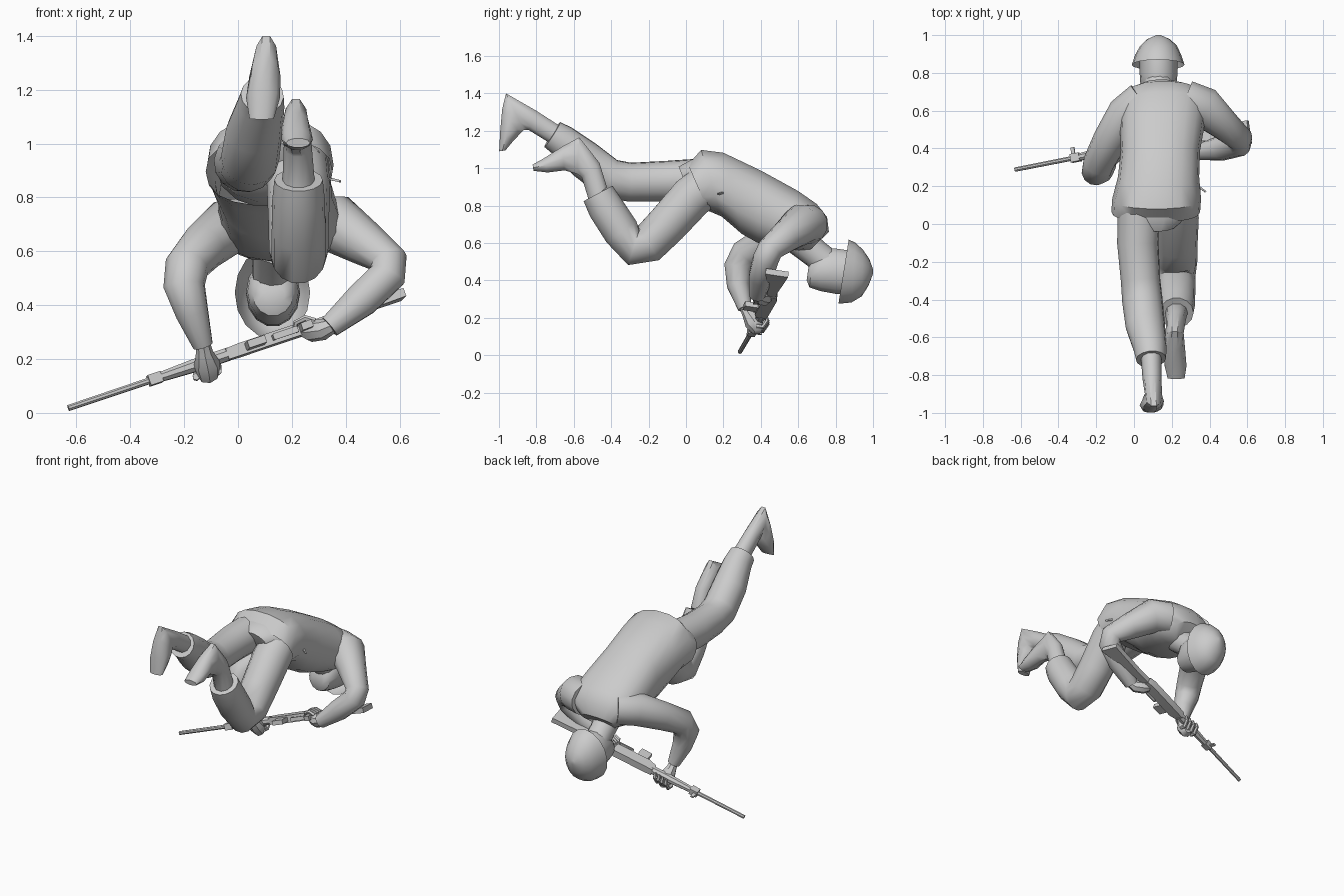
import bpy, bmesh, math
from mathutils import Vector as V

grey = bpy.data.materials.new("plain_grey")
grey.diffuse_color = (0.6, 0.6, 0.6, 1)


def loft(name, rings, n=14, power=1.0, caps=(True, True), turn=0.0, angle=40):
    """Skin rings given as (centre, half axis, half axis)."""
    bm = bmesh.new()
    loops = []
    for c, a, b in rings:
        loop = []
        for i in range(n):
            t = 2 * math.pi * i / n + turn
            ct, st = math.cos(t), math.sin(t)
            loop.append(bm.verts.new(c + a * math.copysign(abs(ct) ** power, ct)
                                     + b * math.copysign(abs(st) ** power, st)))
        loops.append(loop)
    for p, q in zip(loops, loops[1:]):
        for i in range(n):
            j = (i + 1) % n
            bm.faces.new((p[i], p[j], q[j], q[i]))
    if caps[0]:
        bm.faces.new(loops[0][::-1])
    if caps[1]:
        bm.faces.new(loops[-1])
    bmesh.ops.recalc_face_normals(bm, faces=bm.faces)
    me = bpy.data.meshes.new(name)
    bm.to_mesh(me)
    bm.free()
    me.shade_smooth()
    me.set_sharp_from_angle(angle=math.radians(angle))
    me.materials.append(grey)
    ob = bpy.data.objects.new(name, me)
    bpy.context.collection.objects.link(ob)
    return ob


def ribs(name, rows, **kw):
    """Rows: back y, z, belly y, z, centre x, half width."""
    rings = []
    for y1, z1, y2, z2, x, w in rows:
        rings.append((V((x, (y1 + y2) / 2, (z1 + z2) / 2)), V((w, 0, 0)),
                      V((0, (y1 - y2) / 2, (z1 - z2) / 2))))
    return loft(name, rings, **kw)


def tube(name, rows, n=12, **kw):
    """Rows: x, y, z, radius; the ring frame is carried along the path."""
    pts = [V(r[:3]) for r in rows]
    rings, prev, side = [], None, None
    for i, p in enumerate(pts):
        t = V((0, 0, 0))
        if i:
            t += (p - pts[i - 1]).normalized()
        if i < len(pts) - 1:
            t += (pts[i + 1] - p).normalized()
        t.normalize()
        if prev is None:
            side = t.orthogonal().normalized()
        else:
            side = prev.rotation_difference(t) @ side
        prev = t
        rings.append((p, side * rows[i][3], t.cross(side) * rows[i][3]))
    return loft(name, rings, n=n, **kw)


# Jacket, open at the hem
ribs("jacket", [
    (0.01, 1.02, 0.12, 0.77, 0.115, 0.235),
    (0.08, 1.10, 0.19, 0.74, 0.12, 0.235),
    (0.20, 1.085, 0.30, 0.645, 0.13, 0.215),
    (0.40, 0.99, 0.38, 0.60, 0.14, 0.21),
    (0.60, 0.88, 0.46, 0.58, 0.15, 0.225),
    (0.70, 0.81, 0.53, 0.565, 0.16, 0.225),
    (0.755, 0.74, 0.60, 0.56, 0.16, 0.20),
    (0.765, 0.66, 0.66, 0.56, 0.145, 0.12),
], n=18, power=0.85, caps=(False, True))
# Seat of the trousers
ribs("trouser_seat", [
    (-0.04, 1.01, 0.02, 0.86, 0.12, 0.10),
    (0.03, 1.05, 0.11, 0.78, 0.12, 0.20),
    (0.15, 1.05, 0.22, 0.76, 0.12, 0.20),
])

# Trailing leg
tube("raised_trouser_leg", [
    (0.03, 0.12, 0.94, 0.115), (0.02, -0.10, 0.93, 0.11),
    (0.035, -0.30, 0.925, 0.105), (0.045, -0.41, 0.945, 0.108),
    (0.06, -0.54, 1.045, 0.105), (0.085, -0.66, 1.145, 0.088),
    (0.09, -0.715, 1.18, 0.08)], n=14)
ribs("raised_boot", [
    (-0.66, 1.22, -0.71, 1.12, 0.09, 0.055),
    (-0.80, 1.31, -0.84, 1.20, 0.095, 0.05),
    (-0.965, 1.405, -0.865, 1.20, 0.105, 0.045),
    (-0.985, 1.32, -0.885, 1.18, 0.10, 0.058),
    (-0.995, 1.20, -0.925, 1.14, 0.093, 0.063),
    (-1.0, 1.09, -0.965, 1.095, 0.088, 0.045)], n=10)

# Bent leg
tube("bent_trouser_leg", [
    (0.22, 0.14, 0.93, 0.115), (0.225, 0.03, 0.845, 0.118),
    (0.225, -0.10, 0.70, 0.112), (0.225, -0.20, 0.60, 0.11),
    (0.225, -0.28, 0.575, 0.10), (0.225, -0.345, 0.66, 0.10),
    (0.225, -0.43, 0.79, 0.098), (0.225, -0.47, 0.865, 0.09)], n=14)
ribs("bent_boot", [
    (-0.42, 0.90, -0.52, 0.82, 0.225, 0.06),
    (-0.46, 1.03, -0.56, 0.95, 0.222, 0.052),
    (-0.57, 1.17, -0.585, 0.965, 0.215, 0.048),
    (-0.66, 1.12, -0.65, 0.985, 0.215, 0.055),
    (-0.76, 1.055, -0.74, 0.975, 0.22, 0.058),
    (-0.82, 1.02, -0.815, 0.985, 0.223, 0.045)], n=10)

# Sleeves
tube("support_sleeve", [
    (0.05, 0.66, 0.70, 0.10), (-0.04, 0.58, 0.69, 0.105),
    (-0.13, 0.44, 0.615, 0.09), (-0.19, 0.32, 0.545, 0.082),
    (-0.20, 0.28, 0.47, 0.078), (-0.17, 0.28, 0.37, 0.062),
    (-0.13, 0.315, 0.25, 0.038)])
tube("trigger_sleeve", [
    (0.27, 0.66, 0.70, 0.105), (0.37, 0.62, 0.70, 0.11),
    (0.47, 0.53, 0.63, 0.085), (0.56, 0.45, 0.565, 0.07),
    (0.555, 0.425, 0.51, 0.07), (0.46, 0.40, 0.42, 0.066),
    (0.34, 0.38, 0.32, 0.043)])

# Hands with curled fingers
tube("support_hand", [
    (-0.13, 0.31, 0.26, 0.026), (-0.125, 0.33, 0.225, 0.032),
    (-0.115, 0.36, 0.18, 0.05), (-0.11, 0.385, 0.145, 0.042),
    (-0.105, 0.41, 0.14, 0.022)], n=8)
tube("trigger_hand", [
    (0.35, 0.38, 0.325, 0.03), (0.315, 0.39, 0.31, 0.04),
    (0.27, 0.42, 0.305, 0.042), (0.24, 0.44, 0.305, 0.025)], n=8)
for i in range(4):
    x = -0.155 + i * 0.027
    z = 0.135 + i * 0.007
    tube("support_finger", [(x, 0.375, z, 0.014), (x, 0.41, z - 0.005, 0.013),
                            (x, 0.435, z + 0.03, 0.012), (x, 0.425, z + 0.06, 0.008)], n=6)
    d = i * 0.02
    tube("trigger_finger", [(0.285, 0.395 + d, 0.34, 0.013), (0.25, 0.395 + d, 0.352, 0.012),
                            (0.215, 0.40 + d, 0.335, 0.011), (0.21, 0.41 + d, 0.305, 0.008)], n=6)

# Neck, head and helmet
tube("neck", [(0.135, 0.60, 0.62, 0.085), (0.13, 0.69, 0.545, 0.078),
              (0.13, 0.77, 0.48, 0.08)])
ribs("head", [
    (0.655, 0.47, 0.645, 0.40, 0.13, 0.045),
    (0.675, 0.52, 0.66, 0.36, 0.13, 0.075),
    (0.72, 0.56, 0.72, 0.34, 0.13, 0.095),
    (0.79, 0.575, 0.80, 0.325, 0.13, 0.10),
    (0.89, 0.56, 0.89, 0.32, 0.13, 0.10)])
ribs("helmet", [
    (0.87, 0.618, 0.815, 0.275, 0.128, 0.14),
    (0.905, 0.602, 0.885, 0.282, 0.128, 0.122),
    (0.945, 0.565, 0.94, 0.315, 0.13, 0.098),
    (0.98, 0.515, 0.975, 0.37, 0.13, 0.062),
    (1.0, 0.46, 1.0, 0.435, 0.13, 0.012)], n=16, caps=(False, True))

# Rifle, laid on its side: s runs from muzzle to butt, h is up on the rifle
muzzle = V((-0.63, 0.288, 0.018))
axis = (V((0.60, 0.53, 0.432)) - muzzle).normalized()
up = (V((0, 1, -0.1)) - axis * V((0, 1, -0.1)).dot(axis)).normalized()
across = axis.cross(up)


def rifle_part(name, rows, n=4):
    """Rows: s, h, half height, half thickness."""
    k = math.sqrt(2) if n == 4 else 1
    loft(name, [(muzzle + axis * s + up * h, up * a * k, across * b * k)
                for s, h, a, b in rows], n=n, turn=math.pi / n, angle=30)


rifle_part("barrel", [(0, 0, 0.012, 0.012), (0.36, 0, 0.013, 0.013)], n=8)
rifle_part("gas_block", [(0.32, 0, 0.022, 0.02), (0.37, 0, 0.022, 0.02)])
rifle_part("front_sight", [(0.325, 0.035, 0.022, 0.005), (0.345, 0.035, 0.022, 0.005)])
rifle_part("handguard", [(0.36, 0, 0.02, 0.019), (0.50, 0, 0.027, 0.026),
                         (0.64, 0, 0.027, 0.026)], n=8)
rifle_part("receiver", [(0.63, 0, 0.026, 0.021), (0.68, -0.008, 0.036, 0.023),
                        (0.94, -0.008, 0.036, 0.023), (0.98, -0.012, 0.028, 0.02)])
rifle_part("magazine", [(0.70, -0.07, 0.045, 0.014), (0.77, -0.07, 0.045, 0.014)])
rifle_part("trigger_guard", [(0.81, -0.075, 0.004, 0.012), (0.90, -0.075, 0.004, 0.012)])
for s in (0.81, 0.90):
    rifle_part("guard_post", [(s - 0.004, -0.06, 0.018, 0.01), (s + 0.004, -0.06, 0.018, 0.01)])
rifle_part("grip", [(0.915, -0.065, 0.04, 0.014), (0.955, -0.075, 0.045, 0.014)])
rifle_part("stock", [(0.96, -0.01, 0.024, 0.017), (1.06, -0.018, 0.027, 0.017),
                     (1.325, -0.045, 0.062, 0.016)])

# Small strap end at the hip
tube("strap_end", [(0.34, 0.20, 0.87, 0.007), (0.38, 0.17, 0.86, 0.006)], n=4)
